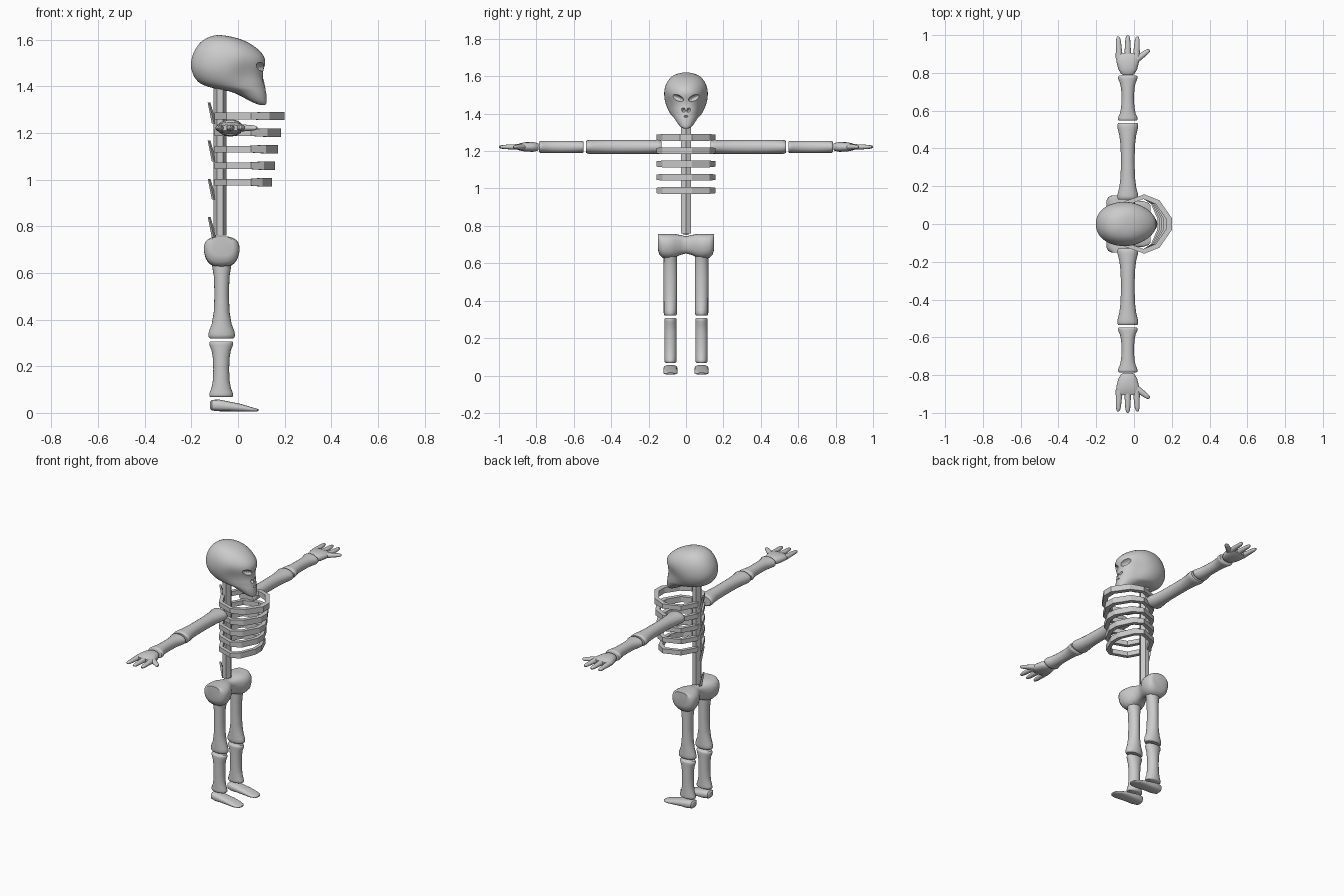
import bpy, bmesh
from math import sin, cos, pi, exp, copysign
from mathutils import Vector as V

if "Cube" in bpy.data.objects:
    bpy.data.objects.remove(bpy.data.objects["Cube"])


def sgnpow(a, p):
    return copysign(abs(a) ** p, a)


def finish(name, bm, smooth=True, angle=0.7):
    bmesh.ops.recalc_face_normals(bm, faces=bm.faces)
    me = bpy.data.meshes.new(name)
    bm.to_mesh(me)
    bm.free()
    ob = bpy.data.objects.new(name, me)
    bpy.context.collection.objects.link(ob)
    bpy.ops.object.select_all(action='DESELECT')
    ob.select_set(True)
    bpy.context.view_layer.objects.active = ob
    if smooth:
        bpy.ops.object.shade_smooth_by_angle(angle=angle)
    return ob


def loft(name, sections, n=20, power=1.0, shape=None, smooth=True, angle=0.7):
    """Skin through cross-sections (centre, half axis u, half axis v)."""
    bm = bmesh.new()
    rings = []
    for c, u, v in sections:
        ring = []
        for i in range(n):
            a = 2 * pi * i / n
            p = V(c) + V(u) * sgnpow(cos(a), power) + V(v) * sgnpow(sin(a), power)
            ring.append(bm.verts.new(shape(p) if shape else p))
        rings.append(ring)
    for a, b in zip(rings, rings[1:]):
        for i in range(n):
            j = (i + 1) % n
            bm.faces.new((a[i], a[j], b[j], b[i]))
    bm.faces.new(rings[0])
    bm.faces.new(rings[-1])
    return finish(name, bm, smooth, angle)


def bone(name, start, end, side, wide, mid, depth):
    """Long bone flared along x only, straight in the other direction."""
    start, end = V(start), V(end)
    prof = [(0, .75, .8), (.015, .95, .95), (.04, 1, 1), (.08, .9, 1), (.16, .45, 1), (.3, .1, 1)]
    prof += [(.5, 0, 1)] + [(1 - t, w, d) for t, w, d in reversed(prof)]
    secs = []
    for t, w, d in prof:
        hw = mid + (wide - mid) * w
        secs.append((start.lerp(end, t), (hw, 0, 0), V(side) * depth * d))
    return loft(name, secs)


# Skull: rows of z, back x, front x, half width
rows = [(1.320, .095, .118, .014), (1.326, .075, .122, .03), (1.34, .045, .124, .044),
        (1.36, .01, .123, .058), (1.38, -.03, .120, .07), (1.392, -.11, .118, .082),
        (1.405, -.15, .116, .09), (1.42, -.174, .113, .098), (1.44, -.189, .106, .107),
        (1.47, -.202, .108, .116), (1.50, -.204, .121, .119), (1.53, -.198, .115, .117),
        (1.56, -.185, .088, .108), (1.59, -.163, .045, .088), (1.607, -.137, .0, .065),
        (1.617, -.11, -.045, .036), (1.62, -.09, -.07, .012)]


def skull_shape(p):
    q = p.copy()
    if q.x > 0:
        q.y *= 1 - 1.3 * q.x
    q.y *= 1 - .14 * exp(-((q.x - .03) / .05) ** 2 - ((q.z - 1.45) / .05) ** 2)
    return q


skull = loft("skull", [(((b + f) / 2, 0, z), ((f - b) / 2, 0, 0), (0, w, 0))
                       for z, b, f, w in rows], 32, .92, skull_shape)
sub = skull.modifiers.new("smooth", 'SUBSURF')
sub.levels = sub.render_levels = 1


# Eye sockets, nostrils and mouth cut into the face
def carve(loc, scale, tilt=0):
    bpy.ops.mesh.primitive_uv_sphere_add(segments=20, ring_count=12, radius=1, location=loc,
                                         rotation=(tilt, 0, 0))
    c = bpy.context.object
    c.name = "face_cutter"
    c.scale = scale
    c.hide_render = True
    c.hide_set(True)
    m = skull.modifiers.new("cut", 'BOOLEAN')
    m.operation = 'DIFFERENCE'
    m.object = c


for s in (1, -1):
    carve((.11, s * .052, 1.486), (.035, .042, .017), s * .38)
    carve((.115, s * .014, 1.42), (.022, .010, .013), s * -.4)
carve((.125, 0, 1.385), (.012, .014, .007))

# Spine: stacked segments with swept spurs at the back
for i in range(4):
    top = 1.40 - i * .16
    loft("spine_segment", [((-.077, 0, z), (.027, 0, 0), (0, .032, 0))
                           for z in (top, top - .16)], 6, smooth=False)
    t = 1.33 - i * .163
    loft("spine_spur", [((-.124, 0, t), (.006, 0, 0), (0, .010, 0)),
                        ((-.102, 0, t - .09), (.010, 0, 0), (0, .014, 0))], 4, smooth=False)

# Ribs: faceted closed bands, shallower toward the bottom
half = [(-.10, .03), (-.05, .12), (.055, .157), (.135, .125), (1, .032)]


def rib(z, front):
    pts = []
    for x, y in half:
        if x > .1:
            x = front if x == 1 else .055 + (x - .055) * (front - .055) / .145
        pts.append((x, y))
    pts += [(x, -y) for x, y in reversed(pts)]
    bm = bmesh.new()
    rings = []
    for x, y in pts:
        h = .018 if x > .1 else .0145
        ix, iy = .03 + (x - .03) * .82, y * .84
        rings.append([bm.verts.new(p) for p in ((x, y, z - h), (x, y, z + h),
                                                (ix, iy, z + h), (ix, iy, z - h))])
    for a, b in zip(rings, rings[1:] + rings[:1]):
        for i in range(4):
            j = (i + 1) % 4
            bm.faces.new((a[i], a[j], b[j], b[i]))
    finish("rib", bm, False)


for i, front in enumerate((.2, .185, .172, .158, .145)):
    rib(1.273 - i * .071, front)

# Pelvis: two rounded lobes pinched at the middle
lobe = [(.15, .05, .042), (.143, .066, .055), (.125, .077, .064), (.09, .078, .066),
        (.06, .068, .063), (.03, .05, .053)]
secs = [(y, a, h) for y, a, h in lobe] + [(0, .042, .046)]
secs += [(-y, a, h) for y, a, h in reversed(lobe)]
loft("pelvis", [((-.07, y, .757 - h if abs(y) > .05 else .698), (a, 0, 0), (0, 0, h))
                for y, a, h in secs], 24, .7,
     lambda p: V((-.07 + (p.x + .07) * (1 - max(0, .7 - p.z) * 2.5), p.y, p.z)))

# Paired limbs
for s in (1, -1):
    Y = s * .083
    bone("thigh_bone", (-.07, Y, .70), (-.07, Y, .32), (0, 1, 0), .057, .031, .036)
    bone("shin_bone", (-.072, Y, .307), (-.072, Y, .068), (0, 1, 0), .051, .034, .033)
    bone("upper_arm_bone", (-.033, s * .13, 1.222), (-.033, s * .535, 1.222), (0, 0, 1),
         .055, .036, .037)
    bone("forearm_bone", (-.033, s * .547, 1.222), (-.033, s * .785, 1.222), (0, 0, 1),
         .052, .033, .033)

    # Foot: heel to toe wedge
    foot = [(-.12, .033, .018, .014), (-.112, .033, .03, .023), (-.08, .032, .038, .025),
            (-.04, .028, .037, .021), (.01, .022, .038, .017), (.05, .016, .038, .011),
            (.078, .012, .028, .007), (.087, .012, .015, .004)]
    loft("foot", [((x, Y, z), (0, w, 0), (0, 0, h)) for x, z, w, h in foot], 20, .75,
         lambda p: V((p.x, p.y, max(p.z, .003 if p.x < -.07 else 0))))

    # Hand: flat palm, three fingers and a thumb
    palm = [(.788, .026, .016), (.798, .038, .022), (.82, .05, .026), (.86, .06, .025),
            (.89, .063, .019), (.905, .058, .012)]
    loft("palm", [((-.033, s * y, 1.222), (w, 0, 0), (0, 0, h)) for y, w, h in palm], 20, .85)
    fingers = [((-.078, .88), (-.084, .993)), ((-.033, .88), (-.033, 1.0)),
               ((.012, .88), (.018, .993)), ((.005, .865), (.082, .922))]
    for k, (a, b) in enumerate(fingers):
        a, b = V((a[0], s * a[1], 1.222)), V((b[0], s * b[1], 1.222))
        u = (b - a).normalized().cross(V((0, 0, 1)))
        loft("thumb" if k == 3 else "finger",
             [(a.lerp(b, t), u * r, (0, 0, r * .85))
              for t, r in ((0, .019), (.4, .016), (.8, .013), (.95, .009), (1, .004))], 12)
